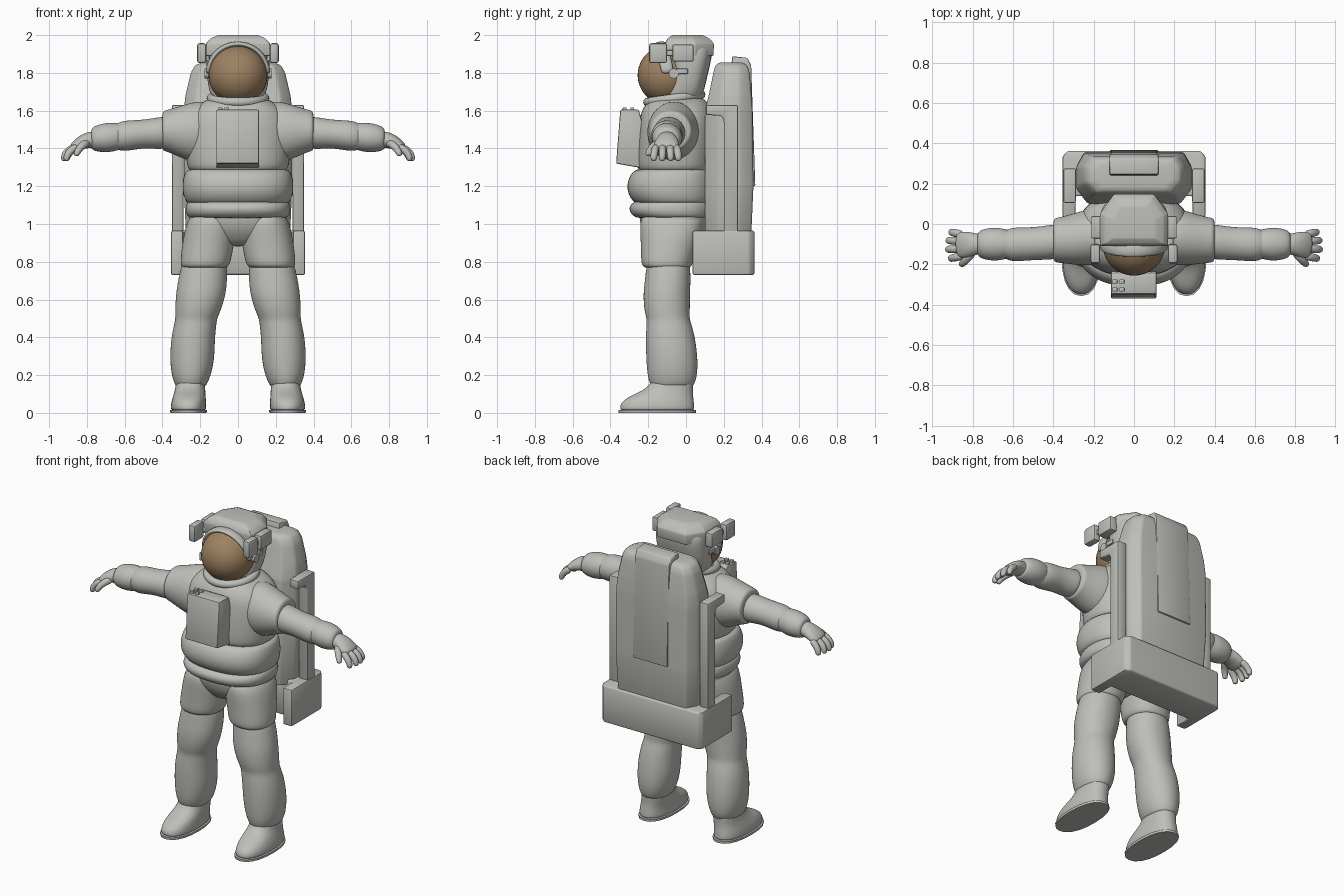
import bpy, bmesh, math
from mathutils import Vector


def material(name, rgb):
    m = bpy.data.materials.new(name)
    m.diffuse_color = (*rgb, 1)
    return m


SUIT = material("suit_grey", (0.52, 0.52, 0.49))
GOLD = material("visor_bronze", (0.34, 0.22, 0.12))


def finish(name, bm, mat=SUIT, mirror=False, subsurf=0, angle=40):
    bmesh.ops.recalc_face_normals(bm, faces=bm.faces)
    me = bpy.data.meshes.new(name)
    bm.to_mesh(me)
    bm.free()
    me.materials.append(mat)
    ob = bpy.data.objects.new(name, me)
    bpy.context.collection.objects.link(ob)
    bpy.ops.object.select_all(action='DESELECT')
    ob.select_set(True)
    bpy.context.view_layer.objects.active = ob
    if subsurf:
        bpy.ops.object.shade_smooth()
        ob.modifiers.new("Smooth", 'SUBSURF').levels = subsurf
        ob.modifiers["Smooth"].render_levels = subsurf
    else:
        bpy.ops.object.shade_smooth_by_angle(angle=math.radians(angle))
    if mirror:
        ob.modifiers.new("Mirror", 'MIRROR')
    return ob


def loft(name, rings, side, flat=None, power=2.0, sides=20, mirror=False, subsurf=2):
    """Skin ellipse rings (x, y, z, a, b); a lies along 'side', b across it."""
    bm, loops = bmesh.new(), []
    pts = [Vector(r[:3]) for r in rings]
    u0 = Vector(side)
    for i, r in enumerate(rings):
        t = Vector(flat) if flat else pts[min(i + 1, len(pts) - 1)] - pts[max(i - 1, 0)]
        v = t.cross(u0).normalized()
        u = v.cross(t).normalized()
        loop = []
        for k in range(sides):
            c, s = math.cos(math.tau * k / sides), math.sin(math.tau * k / sides)
            c = math.copysign(abs(c) ** (2 / power), c)
            s = math.copysign(abs(s) ** (2 / power), s)
            loop.append(bm.verts.new(pts[i] + u * c * r[3] + v * s * r[4]))
        loops.append(loop)
    for a, b in zip(loops, loops[1:]):
        for k in range(sides):
            bm.faces.new((a[k], a[(k + 1) % sides], b[(k + 1) % sides], b[k]))
    bm.faces.new(loops[0])
    bm.faces.new(loops[-1])
    return finish(name, bm, mirror=mirror, subsurf=subsurf)


def upright(name, rows, power=2.0, mirror=False, subsurf=2):
    """Loft of level rings given as (z, centre x, half width, y front, y back)."""
    rings = [(x, (f + b) / 2, z, w, (b - f) / 2) for z, x, w, f, b in rows]
    return loft(name, rings, (1, 0, 0), (0, 0, 1), power, mirror=mirror, subsurf=subsurf)


def prism(name, profile, axis, lo, hi, bevel=0.01, mirror=False):
    """Extrude a yz profile along X, or an xy profile along Z, with soft edges."""
    bm = bmesh.new()
    put = (lambda p, h: (h, *p)) if axis == 'X' else (lambda p, h: (*p, h))
    a = [bm.verts.new(put(p, lo)) for p in profile]
    b = [bm.verts.new(put(p, hi)) for p in profile]
    n = len(profile)
    for k in range(n):
        bm.faces.new((a[k], a[(k + 1) % n], b[(k + 1) % n], b[k]))
    bm.faces.new(a)
    bm.faces.new(b)
    bmesh.ops.recalc_face_normals(bm, faces=bm.faces)
    if bevel:
        bmesh.ops.bevel(bm, geom=bm.edges[:], offset=bevel, segments=2, profile=0.5, affect='EDGES')
    return finish(name, bm, mirror=mirror)


def box(name, x, y, z, bevel=0.01, mirror=False):
    prof = [(y[0], z[0]), (y[1], z[0]), (y[1], z[1]), (y[0], z[1])]
    return prism(name, prof, 'X', x[0], x[1], bevel, mirror)


# Boots with thin soles
upright("boot", [(0.012, .262, .085, -.345, .04), (0.018, .262, .095, -.352, .048),
                 (.05, .262, .094, -.35, .045), (.085, .258, .088, -.31, .04),
                 (.115, .254, .082, -.235, .038), (.15, .252, .078, -.19, .04),
                 (.19, .25, .078, -.18, .04)], 2.3, True)
upright("boot_sole", [(0, .262, .096, -.357, .052), (.014, .262, .098, -.358, .052)], 2.3, True, 0)

# Lower legs, knees and shorts
upright("leg", [(.135, .25, .075, -.18, .03), (.15, .25, .085, -.19, .045), (.19, .248, .103, -.205, .06),
                (.28, .243, .12, -.212, .065), (.40, .238, .117, -.215, .05), (.47, .226, .113, -.21, .03),
                (.50, .221, .112, -.21, .02), (.54, .212, .122, -.222, .022), (.62, .198, .133, -.228, .022),
                (.68, .19, .132, -.222, .025), (.74, .183, .128, -.215, .025), (.86, .17, .11, -.2, .02)],
        2.1, True)
upright("shorts_leg", [(.765, .178, .10, -.2, .01), (.772, .176, .125, -.23, .03), (.80, .172, .135, -.24, .038),
                       (.88, .16, .138, -.24, .06), (.96, .148, .138, -.245, .09), (1.03, .14, .125, -.245, .10),
                       (1.07, .13, .09, -.2, .1)], 2.2, True)
upright("pelvis", [(.88, 0, .08, -.16, .02), (.92, 0, .17, -.20, .08), (.97, 0, .26, -.235, .12),
                   (1.03, 0, .265, -.25, .14), (1.08, 0, .25, -.25, .14)], 2.4)

# Torso: belt, belly roll and chest
upright("belt", [(1.03, 0, .24, -.24, .13), (1.035, 0, .268, -.275, .15), (1.065, 0, .282, -.304, .16),
                 (1.10, 0, .28, -.302, .16), (1.12, 0, .268, -.27, .15), (1.125, 0, .24, -.24, .13)], 2.4)
upright("belly", [(1.10, 0, .25, -.25, .14), (1.115, 0, .28, -.28, .155), (1.16, 0, .296, -.312, .165),
                  (1.22, 0, .298, -.316, .165), (1.275, 0, .285, -.29, .155), (1.30, 0, .26, -.25, .14)], 2.4)
upright("chest", [(1.26, 0, .26, -.25, .14), (1.31, 0, .272, -.265, .15), (1.40, 0, .285, -.262, .16),
                  (1.50, 0, .29, -.255, .16), (1.58, 0, .27, -.245, .15), (1.63, 0, .22, -.22, .13),
                  (1.66, 0, .16, -.19, .10), (1.68, 0, .11, -.15, .06)], 2.4)

# Arms: flared shoulder, two sleeve rolls and a glove
Y = (0, 1, 0)
loft("shoulder", [(.12, -.06, 1.49, .13, .16), (.22, -.065, 1.485, .145, .168), (.30, -.075, 1.488, .128, .14),
                  (.37, -.08, 1.493, .114, .113), (.395, -.08, 1.493, .111, .108), (.402, -.08, 1.49, .09, .088)],
     Y, (1, 0, 0), mirror=True)
loft("upper_sleeve", [(.36, -.085, 1.485, .09, .09), (.43, -.092, 1.48, .086, .084), (.50, -.098, 1.477, .082, .076),
                      (.56, -.1, 1.47, .085, .08), (.61, -.102, 1.466, .084, .081), (.64, -.102, 1.463, .07, .07),
                      (.67, -.1, 1.46, .06, .06)], Y, (1, 0, 0), mirror=True)
loft("forearm_sleeve", [(.60, -.1, 1.465, .065, .065), (.635, -.1, 1.463, .074, .073), (.68, -.1, 1.458, .084, .08),
                        (.73, -.1, 1.455, .08, .075), (.765, -.1, 1.452, .068, .064), (.78, -.1, 1.45, .05, .05)],
     Y, (1, 0, 0), mirror=True)
loft("glove_palm", [(.74, -.1, 1.448, .05, .045), (.775, -.1, 1.445, .052, .045), (.80, -.1, 1.442, .058, .042),
                    (.83, -.102, 1.43, .065, .036), (.86, -.104, 1.412, .066, .029), (.88, -.105, 1.40, .055, .02)],
     Y, mirror=True)
for i, (y, reach) in enumerate([(-.158, -.006), (-.122, .008), (-.086, .006), (-.053, -.008)]):
    spread = (y + .105) * .25
    path = [(.85, 0, 1.412), (.885 + reach, .5, 1.395), (.907 + reach, .8, 1.37),
            (.915 + reach, 1, 1.348), (.913 + reach, 1, 1.333)]
    loft(f"glove_finger_{i + 1}", [(x, y + s * spread, z, r, r) for (x, s, z), r in
                                   zip(path, (.02, .021, .02, .018, .012))], Y, sides=10, mirror=True)
loft("glove_thumb", [(.79, -.125, 1.435, .02, .024), (.82, -.165, 1.42, .022, .022), (.843, -.188, 1.395, .02, .02),
                     (.855, -.2, 1.372, .017, .017), (.858, -.202, 1.36, .011, .011)],
     Y, sides=10, mirror=True)

# Collar ring
bpy.ops.mesh.primitive_torus_add(location=(0, -.062, 1.665), rotation=(math.radians(8), 0, 0), major_segments=40,
                                 minor_segments=12, major_radius=.142, minor_radius=.024)
collar = bpy.context.object
collar.name = "collar_ring"
collar.data.materials.append(SUIT)
bpy.ops.object.shade_smooth()

# Helmet shell, faceted cap, and the bronze visor
upright("helmet_shell", [(1.65, 0, .12, -.13, .06), (1.67, 0, .14, -.125, .085), (1.72, 0, .158, -.1, .10),
                         (1.80, 0, .168, -.085, .118), (1.88, 0, .17, -.085, .138), (1.94, 0, .165, -.11, .14),
                         (1.97, 0, .12, -.10, .11)], 2.8)
cap = [(-.17, -.11), (.17, -.11), (.17, .05), (.1, .148), (-.1, .148), (-.17, .05)]
bm = bmesh.new()
tiers = [(1.89, .98, 0), (1.955, 1, 0), (1.982, .86, -.005), (2.0, .62, -.008)]
loops = [[bm.verts.new((x * s, .01 + (y - .01) * s + d, z)) for x, y in cap] for z, s, d in tiers]
for a, b in zip(loops, loops[1:]):
    for k in range(6):
        bm.faces.new((a[k], a[(k + 1) % 6], b[(k + 1) % 6], b[k]))
bm.faces.new(loops[0])
bm.faces.new(loops[-1])
bmesh.ops.bevel(bm, geom=bm.edges[:], offset=.006, segments=2, profile=.5, affect='EDGES')
finish("helmet_cap", bm, angle=30)
bm = bmesh.new()
bmesh.ops.create_uvsphere(bm, u_segments=40, v_segments=24, radius=.156)
bmesh.ops.translate(bm, verts=bm.verts, vec=(0, -.1, 1.788))
finish("visor", bm, GOLD, angle=180)
arc = [math.radians(a) for a in range(0, 181, 15)]
loft("visor_brim", [(.16 * math.cos(a), -.095 - .035 * math.sin(a), 1.795 + .16 * math.sin(a), .035, .014)
                    for a in arc], Y, sides=10, subsurf=1)

# Helmet lamps, side blocks and hinge knobs
box("helmet_lamp", (.168, .216), (-.195, -.1), (1.852, 1.957), .012, True)
box("lamp_bracket", (.16, .195), (-.11, -.06), (1.89, 1.92), .004, True)
box("helmet_side_block", (.15, .212), (-.072, .04), (1.86, 1.95), .008, True)
loft("hinge_knob", [(.15, -.065, 1.797, .026, .026), (.178, -.065, 1.797, .026, .026)], Y, (1, 0, 0),
     mirror=True, subsurf=0)
box("hinge_lever", (.15, .172), (-.05, .01), (1.795, 1.822), .004, True)

# Chest control box with switches
prism("chest_control_box", [(-.37, 1.32), (-.348, 1.605), (-.25, 1.605), (-.2, 1.42), (-.2, 1.29)],
      'X', -.115, .112, .008)
for i, (x, y) in enumerate([(-.095, -.325), (-.06, -.325), (-.095, -.285), (-.06, -.285)]):
    box(f"control_switch_{i + 1}", (x - .012, x + .012), (y - .01, y + .01), (1.595, 1.617), .003)

# Life-support backpack: six-sided plan stacked up with a tapering top
plan = [(-.8, 0), (.8, 0), (1, .3), (1, .72), (.86, 1), (-.86, 1), (-1, .72), (-1, .3)]
levels = [(.93, .275, .10, .345), (1.2, .287, .10, .357), (1.6, .287, .10, .352), (1.68, .278, .12, .347),
          (1.8, .25, .145, .337), (1.84, .228, .155, .325), (1.855, .19, .175, .30)]
bm = bmesh.new()
loops = [[bm.verts.new((u * w, f + (b - f) * v, z)) for u, v in plan] for z, w, f, b in levels]
for a, b in zip(loops, loops[1:]):
    for k in range(8):
        bm.faces.new((a[k], a[(k + 1) % 8], b[(k + 1) % 8], b[k]))
bm.faces.new(loops[0])
bm.faces.new(loops[-1])
bmesh.ops.bevel(bm, geom=bm.edges[:], offset=.012, segments=2, profile=.5, affect='EDGES')
finish("backpack", bm)
prism("backpack_spine_panel", [(.24, 1.84), (.245, 1.888), (.325, 1.88), (.345, 1.84), (.367, 1.2), (.3, 1.2)],
      'X', -.122, .122, .008)

# Backpack base tray (U-shaped) and upright side rails
prism("backpack_base", [(-.355, .035), (-.29, .035), (-.29, .14), (.29, .14), (.29, .035), (.355, .035),
                        (.355, .335), (.33, .362), (-.33, .362), (-.355, .335)], 'Z', .73, .965, .01)
prism("backpack_rail", [(.2, .95), (.275, .95), (.275, 1.63), (.105, 1.63), (.105, 1.578), (.185, 1.573),
                        (.2, 1.55)], 'X', .288, .35, .008, True)
